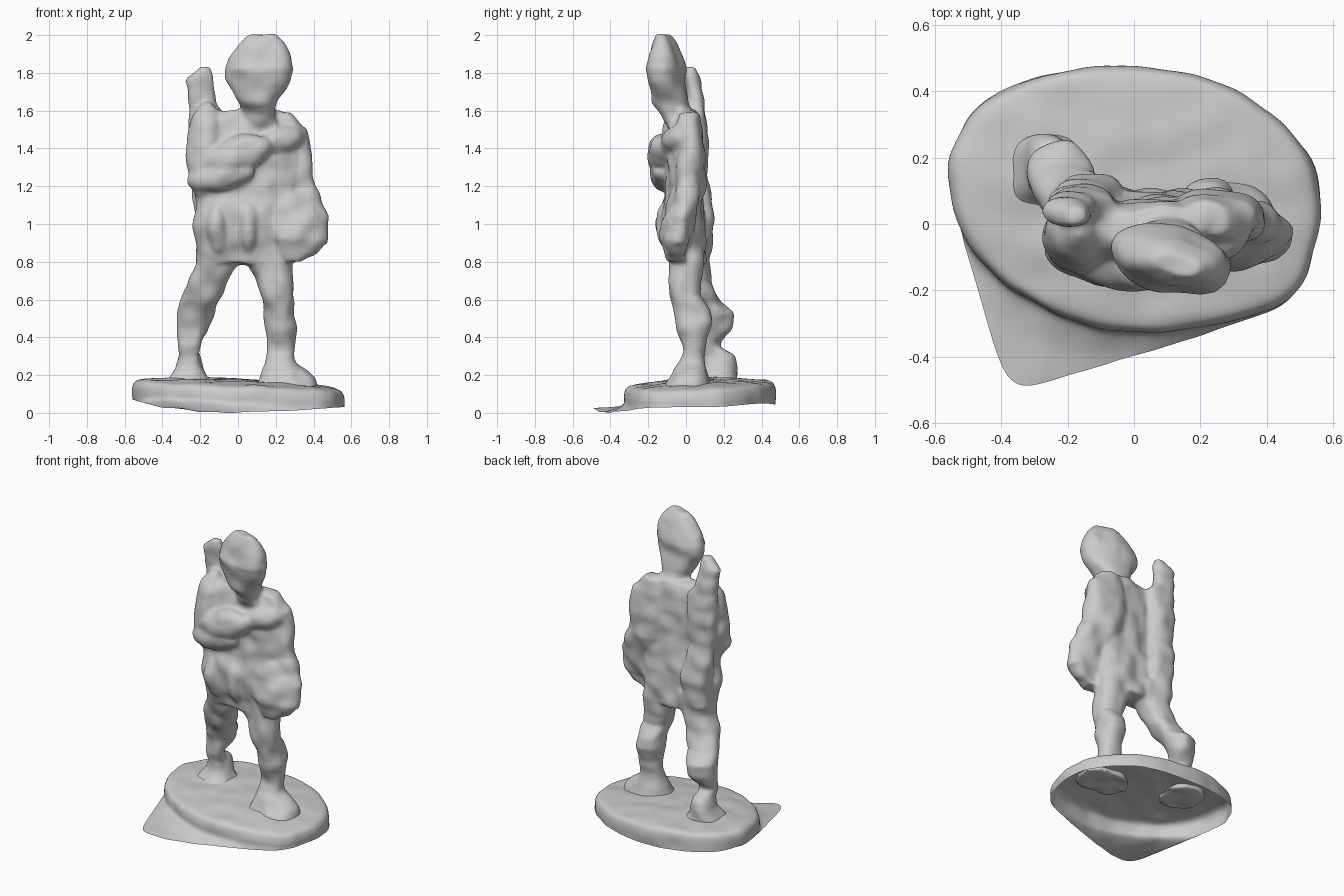
import bpy, bmesh, math
from mathutils import Vector, Matrix


def loft(bm, rows, turn=0.0, n=20, square=0.85):
    """Closed skin through rounded sections (z, x0, x1, y0, y1)."""
    ct, st = math.cos(turn), math.sin(turn)
    rings = []
    for z, x0, x1, y0, y1 in rows:
        cx, cy, rx, ry = (x0 + x1) / 2, (y0 + y1) / 2, (x1 - x0) / 2, (y1 - y0) / 2
        ring = []
        for i in range(n):
            a = 2 * math.pi * i / n
            c, s = math.cos(a), math.sin(a)
            x = rx * math.copysign(abs(c) ** square, c)
            y = ry * math.copysign(abs(s) ** square, s)
            ring.append(bm.verts.new((cx + x * ct - y * st, cy + x * st + y * ct, z)))
        rings.append(ring)
    for a, b in zip(rings, rings[1:]):
        for i in range(n):
            j = (i + 1) % n
            bm.faces.new((a[i], a[j], b[j], b[i]))
    bm.faces.new(rings[0][::-1])
    bm.faces.new(rings[-1])


def blob(bm, p, q, r, depth=None):
    """Ellipsoid stretched between two points."""
    p, q = Vector(p), Vector(q)
    d = q - p
    rot = d.to_track_quat('Z', 'Y').to_matrix().to_4x4()
    m = Matrix.Translation((p + q) / 2) @ rot @ Matrix.Diagonal((r, depth or r, d.length / 2, 1))
    bmesh.ops.create_icosphere(bm, subdivisions=3, radius=1, matrix=m)


def make_object(name, bm):
    bmesh.ops.recalc_face_normals(bm, faces=bm.faces)
    for f in bm.faces:
        f.smooth = True
    me = bpy.data.meshes.new(name)
    bm.to_mesh(me)
    bm.free()
    ob = bpy.data.objects.new(name, me)
    bpy.context.collection.objects.link(ob)
    return ob


def lumps(ob, size, strength):
    tex = bpy.data.textures.new(ob.name + "_lumps", 'CLOUDS')
    tex.noise_scale = size
    tex.noise_depth = 0
    d = ob.modifiers.new("lumps", 'DISPLACE')
    d.texture, d.strength, d.mid_level = tex, strength, 0.5


bm = bmesh.new()

# head with cap, and neck
loft(bm, [(1.50, 0.0, 0.24, -0.09, 0.05), (1.58, 0.02, 0.20, -0.12, 0.03),
          (1.64, 0.01, 0.21, -0.17, 0.01), (1.70, -0.03, 0.25, -0.18, 0.0),
          (1.76, -0.065, 0.275, -0.195, -0.005),
          (1.82, -0.07, 0.295, -0.215, -0.005), (1.88, -0.05, 0.285, -0.19, -0.02),
          (1.95, 0.0, 0.25, -0.175, -0.05), (2.005, 0.06, 0.20, -0.155, -0.09)], turn=-0.2)

# coat: chest, waist and skirt
loft(bm, [(0.79, -0.20, 0.27, -0.08, 0.10), (0.90, -0.235, 0.30, -0.11, 0.10),
          (1.00, -0.235, 0.31, -0.13, 0.10), (1.08, -0.22, 0.31, -0.125, 0.09),
          (1.20, -0.24, 0.33, -0.11, 0.08), (1.35, -0.25, 0.35, -0.11, 0.075),
          (1.48, -0.25, 0.34, -0.10, 0.07), (1.56, -0.22, 0.27, -0.08, 0.06),
          (1.60, -0.10, 0.23, -0.06, 0.05)], turn=0.05)

# cape wing hanging at the side, with the bag at its hem
loft(bm, [(0.90, 0.25, 0.47, -0.09, 0.02),
          (1.04, 0.20, 0.485, -0.08, 0.05), (1.20, 0.12, 0.415, -0.05, 0.10),
          (1.35, 0.10, 0.39, -0.05, 0.10), (1.50, 0.12, 0.365, -0.05, 0.09),
          (1.59, 0.14, 0.28, -0.04, 0.07)], turn=-0.1)
loft(bm, [(0.80, 0.24, 0.34, -0.10, 0.0), (0.84, 0.22, 0.41, -0.115, 0.0),
          (0.92, 0.18, 0.475, -0.135, 0.02), (1.00, 0.15, 0.475, -0.125, 0.03),
          (1.08, 0.12, 0.45, -0.11, 0.04), (1.16, 0.10, 0.40, -0.08, 0.04)], turn=0.12)

# shouldered pole running down the back
loft(bm, [(0.85, -0.22, -0.04, 0.0, 0.13), (1.02, -0.23, -0.04, 0.0, 0.155),
          (1.25, -0.25, -0.06, 0.0, 0.11), (1.45, -0.26, -0.06, 0.0, 0.12),
          (1.58, -0.26, -0.05, 0.0, 0.105), (1.64, -0.26, -0.11, 0.0, 0.095),
          (1.70, -0.26, -0.12, 0.0, 0.085), (1.76, -0.28, -0.125, -0.01, 0.08),
          (1.79, -0.25, -0.125, -0.01, 0.07), (1.835, -0.20, -0.14, 0.0, 0.055)])

# folded arms and hands across the chest
blob(bm, (-0.18, -0.06, 1.12), (-0.165, -0.02, 1.65), 0.10)
blob(bm, (-0.27, -0.07, 1.22), (0.08, -0.14, 1.28), 0.08)
blob(bm, (-0.20, -0.10, 1.30), (0.18, -0.12, 1.43), 0.095)
blob(bm, (0.08, -0.09, 1.42), (0.36, -0.01, 1.46), 0.075)

# skirt folds
for x, tip in ((-0.12, -0.10), (0.06, 0.05)):
    blob(bm, (tip, -0.07, 0.84), (x, -0.07, 1.14), 0.09, 0.06)

# back leg with calf and foot
loft(bm, [(0.15, -0.40, -0.12, 0.0, 0.28), (0.19, -0.365, -0.17, 0.05, 0.275),
          (0.24, -0.33, -0.185, 0.08, 0.27), (0.30, -0.315, -0.195, 0.09, 0.25),
          (0.36, -0.315, -0.19, 0.08, 0.18), (0.45, -0.32, -0.15, 0.08, 0.24),
          (0.53, -0.32, -0.12, 0.05, 0.25), (0.59, -0.31, -0.10, 0.01, 0.18),
          (0.70, -0.26, -0.05, -0.04, 0.14), (0.80, -0.225, 0.01, -0.07, 0.125),
          (0.92, -0.225, 0.03, -0.07, 0.12)])

# front leg with calf and foot
loft(bm, [(0.13, 0.08, 0.43, -0.12, 0.14), (0.18, 0.11, 0.41, -0.09, 0.125),
          (0.23, 0.13, 0.36, -0.06, 0.11), (0.27, 0.14, 0.305, -0.03, 0.10),
          (0.32, 0.145, 0.295, -0.015, 0.09),
          (0.38, 0.145, 0.30, -0.03, 0.10), (0.48, 0.14, 0.305, -0.05, 0.15),
          (0.55, 0.135, 0.30, -0.07, 0.14), (0.62, 0.12, 0.295, -0.085, 0.07),
          (0.72, 0.09, 0.29, -0.09, 0.09), (0.80, 0.05, 0.285, -0.09, 0.10),
          (0.92, 0.03, 0.28, -0.09, 0.10)])

figure = make_object("figure", bm)
rm = figure.modifiers.new("merge", 'REMESH')
rm.mode, rm.voxel_size, rm.use_smooth_shade = 'VOXEL', 0.012, True
sm = figure.modifiers.new("soften", 'SMOOTH')
sm.factor, sm.iterations = 0.5, 6
lumps(figure, 0.1, 0.024)

# base: hollow slab, its foot drawn out into a thin flap at the front left
rim = [(-.56, .10), (-.545, .27), (-.42, .40), (-.23, .46), (0, .475), (.2, .455), (.4, .35), (.55, .2),
       (.56, 0), (.52, -.18), (.42, -.26), (.2, -.31), (0, -.33), (-.2, -.29), (-.4, -.18), (-.5, -.06)]
foot = rim[:11] + [(.25, -.315), (0, -.395), (-.27, -.475), (-.385, -.505), (-.455, -.22)]
foot_z = [.07, .07, .06, .05, .04, .05, .05, .03, .03, .03, .02, .01, 0, .01, .03, .045]
bm = bmesh.new()
rings = []
for k, z in ((0.35, 0.178), (0.7, 0.165), (0.93, 0.158), (1.0, 0.138), (1.015, 0.09)):
    rings.append([bm.verts.new((x * k, 0.07 + (y - 0.07) * k, z - 0.04 * x * k + 0.03 * (y - 0.07) * k))
                  for x, y in rim])
rings.append([bm.verts.new((x * 1.01, y * 1.01, z * 0.5 + 0.035)) for (x, y), z in zip(rim, foot_z)])
rings.append([bm.verts.new((x * 1.01, y * 1.01, z)) for (x, y), z in zip(foot, foot_z)])
bm.faces.new(rings[0])
for a, b in zip(rings, rings[1:]):
    for i in range(len(rim)):
        j = (i + 1) % len(rim)
        bm.faces.new((a[i], a[j], b[j], b[i]))
base = make_object("base", bm)
sub = base.modifiers.new("round", 'SUBSURF')
sub.levels = sub.render_levels = 3
lumps(base, 0.12, 0.015)
